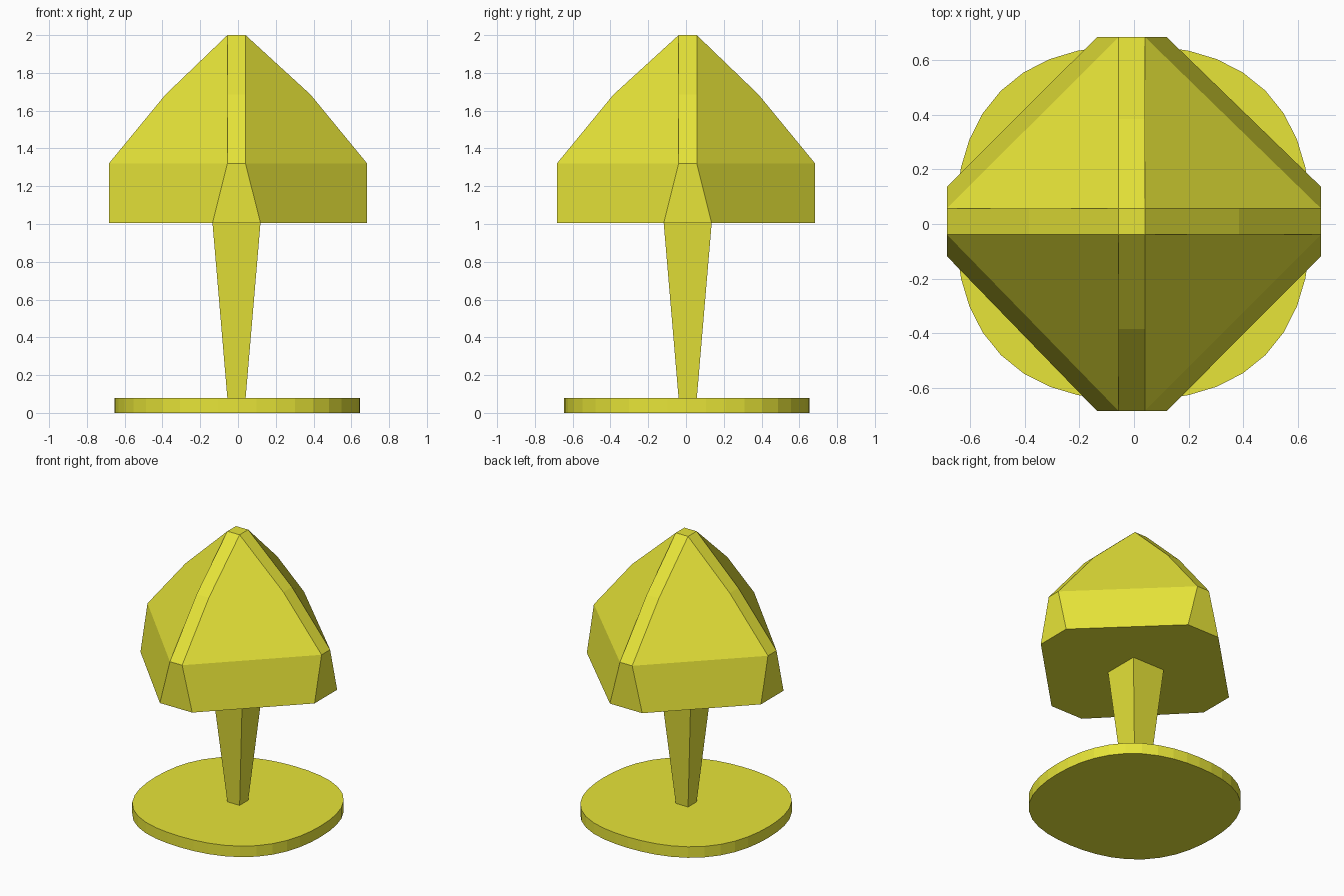
import bpy, bmesh, math

if "Cube" in bpy.data.objects:
    bpy.data.objects.remove(bpy.data.objects["Cube"])

yellow = bpy.data.materials.new("yellow")
yellow.diffuse_color = (0.8, 0.78, 0.04, 1)
yellow.use_nodes = True
yellow.node_tree.nodes["Principled BSDF"].inputs["Base Color"].default_value = yellow.diffuse_color


def make(name, bm):
    bmesh.ops.recalc_face_normals(bm, faces=bm.faces)
    me = bpy.data.meshes.new(name)
    bm.to_mesh(me)
    bm.free()
    ob = bpy.data.objects.new(name, me)
    bpy.context.collection.objects.link(ob)
    me.materials.append(yellow)


def ring(bm, pts, z):
    return [bm.verts.new((x, y, z)) for x, y in pts]


def skin(bm, a, b):
    n = len(a)
    for i in range(n):
        bm.faces.new((a[i], a[(i + 1) % n], b[(i + 1) % n], b[i]))


CX, CY = -0.008, 0.009  # ridge and stem sit slightly off centre


def octagon(r, w):
    x0, x1, y0, y1 = CX - w, CX + w, CY - w, CY + w
    return [(x0, -r), (x1, -r), (r, y0), (r, y1), (x1, r), (x0, r), (-r, y1), (-r, y0)]


def square(w):
    return [(CX - w, CY - w), (CX + w, CY - w), (CX + w, CY + w), (CX - w, CY + w)]


# Faceted cap: rim, ridge bend and small flat top
bm = bmesh.new()
rim = ring(bm, octagon(0.684, 0.127), 1.005)
shoulder = ring(bm, octagon(0.684, 0.048), 1.32)
bend = ring(bm, octagon(0.384, 0.048), 1.685)
top = ring(bm, square(0.048), 2.0)
bm.faces.new(rim[::-1])
bm.faces.new(top)
skin(bm, rim, shoulder)
for q in range(4):
    a, b, c = 2 * q, 2 * q + 1, (2 * q + 2) % 8
    # narrow ridge strips
    bm.faces.new((shoulder[a], shoulder[b], bend[b], bend[a]))
    bm.faces.new((bend[a], bend[b], top[(q + 1) % 4], top[q]))
    # broad five-sided panel between two ridges
    bm.faces.new((shoulder[b], shoulder[c], bend[c], top[(q + 1) % 4], bend[b]))
make("cap", bm)

# Tapered square stem
bm = bmesh.new()
low = ring(bm, square(0.048), 0.075)
high = ring(bm, square(0.127), 1.005)
skin(bm, low, high)
bm.faces.new(low[::-1])
bm.faces.new(high)
make("stem", bm)

# Slightly squarish round base
bm = bmesh.new()
outline = []
for i in range(40):
    t = math.tau * i / 40
    r = 0.667 - 0.017 * math.cos(4 * t)
    outline.append((r * math.cos(t) - 0.003, r * math.sin(t) + 0.004))
low = ring(bm, outline, 0)
high = ring(bm, outline, 0.078)
skin(bm, low, high)
bm.faces.new(low[::-1])
bm.faces.new(high)
make("base", bm)
